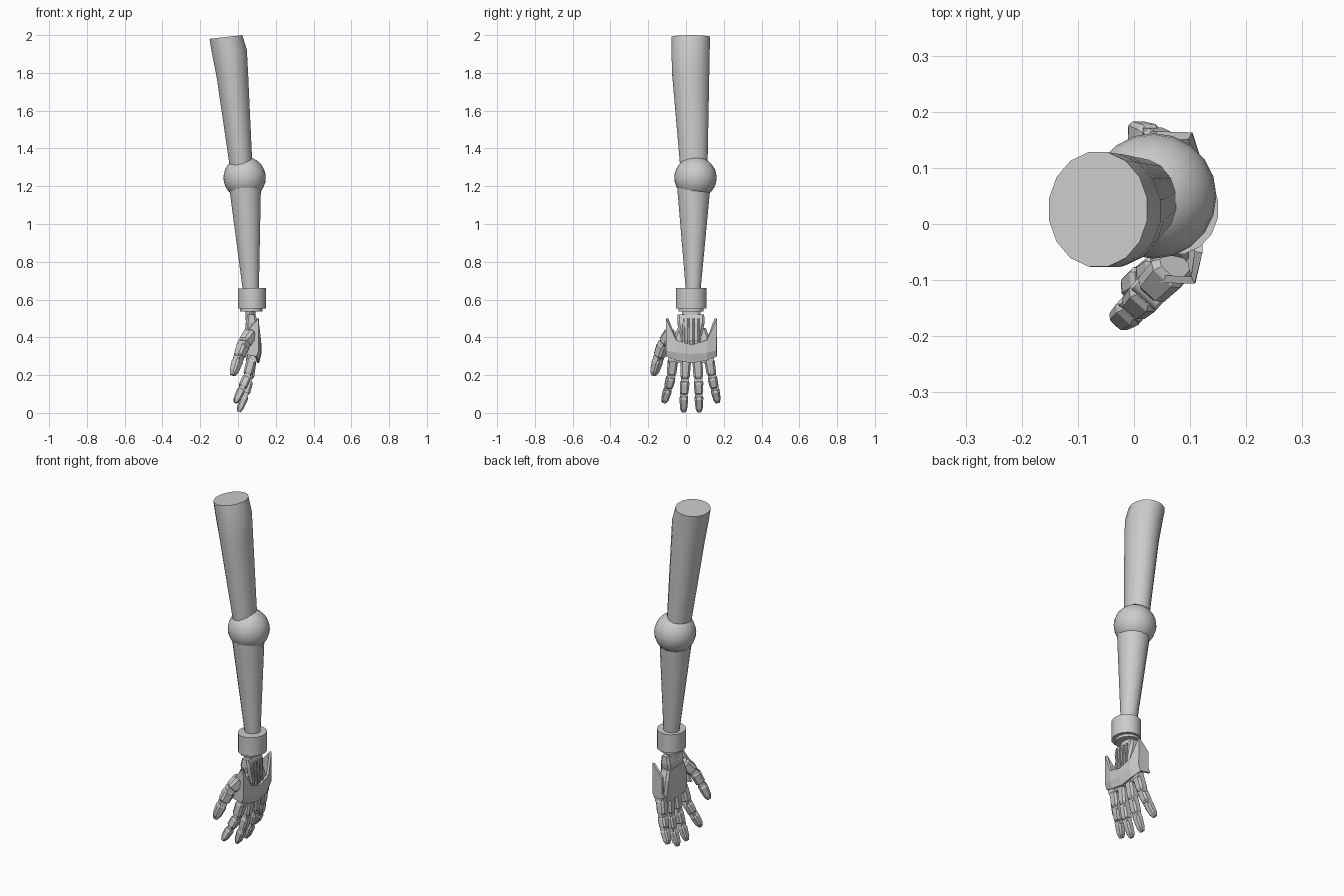
import bpy, bmesh, math
from mathutils import Vector

if "Cube" in bpy.data.objects:
    bpy.data.objects.remove(bpy.data.objects["Cube"])


def make(name, verts, faces, smooth=False):
    me = bpy.data.meshes.new(name)
    me.from_pydata([tuple(v) for v in verts], [], faces)
    bm = bmesh.new()
    bm.from_mesh(me)
    bmesh.ops.recalc_face_normals(bm, faces=bm.faces)
    bm.to_mesh(me)
    bm.free()
    ob = bpy.data.objects.new(name, me)
    bpy.context.collection.objects.link(ob)
    if smooth:
        bpy.ops.object.select_all(action='DESELECT')
        ob.select_set(True)
        bpy.context.view_layer.objects.active = ob
        bpy.ops.object.shade_smooth_by_angle(angle=math.radians(35))
    return ob


def skin(name, rings, smooth=False):
    """Join closed rings of equal length and cap both ends."""
    n = len(rings[0])
    verts = [v for r in rings for v in r]
    faces = [(k * n + i, k * n + (i + 1) % n, (k + 1) * n + (i + 1) % n, (k + 1) * n + i)
             for k in range(len(rings) - 1) for i in range(n)]
    faces += [tuple(range(n)), tuple(range(len(verts) - n, len(verts)))]
    return make(name, verts, faces, smooth)


def tube(name, sections, n=16):
    """Sections are (x, y, z, rx, ry, z rise towards +x)."""
    rings = []
    for x, y, z, rx, ry, rise in sections:
        ang = [2 * math.pi * (i + .5) / n for i in range(n)]
        rings.append([Vector((x + rx * math.cos(a), y + ry * math.sin(a), z + rise * math.cos(a)))
                      for a in ang])
    return skin(name, rings, True)


def beam(name, p0, p1, sections, side):
    """Chamfered box along p0-p1; sections are (t, width, depth)."""
    p0, p1 = Vector(p0), Vector(p1)
    d = (p1 - p0).normalized()
    s = Vector(side)
    s = (s - d * s.dot(d)).normalized()
    u = d.cross(s)
    rings = []
    for t, w, h in sections:
        c, a, b = p0.lerp(p1, t), w / 2, h / 2
        k = min(a, b) * .4
        prof = [(a, b - k), (a - k, b), (k - a, b), (-a, b - k),
                (-a, k - b), (k - a, -b), (a - k, -b), (a, k - b)]
        rings.append([c + s * x + u * y for x, y in prof])
    return skin(name, rings)


def pin(name, c, axis, r, length):
    """Small cylinder used for joints."""
    c, ax = Vector(c), Vector(axis).normalized()
    u = ax.orthogonal().normalized()
    v = ax.cross(u)
    ring = [u * r * math.cos(i * math.pi / 6) + v * r * math.sin(i * math.pi / 6) for i in range(12)]
    return skin(name, [[c + o + ax * e * length / 2 for o in ring] for e in (-1, 1)], True)


def digit(name, pts, widths, side):
    """Jointed finger: a tapered segment per span with pins between."""
    last = len(pts) - 2
    for i in range(last + 1):
        w, e = widths[i], widths[i + 1]
        end = [(.75, e, e * .95), (1, e * .6, e * .5)] if i == last else [(.8, e, e), (.93, e * .7, e * .7)]
        beam(f"{name}_segment_{i + 1}", pts[i], pts[i + 1],
             [(0.05, w * .75, w * .75), (.2, w, w * .95)] + end, side)
        if i:
            pin(f"{name}_joint_{i}", pts[i], side, w * .36, w * .85)


# Arm and elbow
tube("upper_arm", [(.018, .042, 1.29, .06, .073, .006), (-.03, .025, 1.79, .085, .1, .01),
                   (-.045, .024, 1.91, .094, .103, .01), (-.064, .026, 1.99, .089, .104, .01)])
bpy.ops.mesh.primitive_uv_sphere_add(segments=20, ring_count=14, radius=.112, location=(.035, .05, 1.245))
bpy.context.object.name = "elbow_ball"
bpy.ops.object.shade_smooth_by_angle(angle=math.radians(40))
tube("forearm", [(.069, .038, .63, .042, .038, 0), (.037, .041, 1.2, .086, .09, 0)])

# Wrist
tube("wrist_cuff", [(.075, .027, .552, .076, .082, 0), (.075, .027, .66, .076, .082, .002)])
tube("wrist_ring", [(.07, .027, .538, .06, .068, 0), (.07, .027, .553, .06, .068, 0)])
tube("wrist_neck", [(.066, .027, .49, .026, .05, 0), (.066, .027, .54, .026, .05, 0)])

# Palm, made of a core block and a wrist plate
beam("palm_core", (.065, .03, .45), (.068, .03, .265),
     [(0, .15, .055), (.3, .19, .065), (.75, .21, .06), (1, .2, .045)], (0, 1, 0))
beam("wrist_plate", (.072, .026, .522), (.072, .026, .38),
     [(0, .14, .04), (.3, .145, .062), (1, .11, .07)], (0, 1, 0))
for i in range(4):
    y = -.012 + i * .026
    beam(f"tendon_{i + 1}", (.105, y, .5), (.11, y, .36), [(0, .01, .01), (1, .012, .012)], (0, 1, 0))

# Hand shell: a bent band with raised ears; columns are (y, x, bottom, top)
cols = [(-.098, .045, .31, .43), (-.1, .105, .30, .5), (-.05, .115, .28, .385), (.03, .117, .265, .36),
        (.11, .114, .28, .385), (.157, .1, .30, .5), (.158, .04, .31, .43)]
verts = []
for y, x, lo, hi in cols:
    verts += [(x - .012, y, lo), (x, y, (lo + .36) / 2), (x, y, hi)]
faces = []
for i in range(len(cols) - 1):
    for j in range(2):
        a = i * 3 + j
        faces.append((a, a + 3, a + 4, a + 1))
shell = make("hand_shell", verts, faces)
mod = shell.modifiers.new("thickness", 'SOLIDIFY')
mod.thickness = .014
mod.offset = 0

# Fingers: (base y, mid y, far y, tip y, tip z, forward shift)
fingers = {"index": (-.068, -.078, -.095, -.117, .055, -.018), "middle": (0, -.006, -.011, -.013, .006, 0),
           "ring": (.06, .066, .068, .07, .006, 0), "little": (.122, .137, .152, .168, .055, -.006)}
for name, (y0, y1, y2, y3, tip, dx) in fingers.items():
    span = .285 - tip
    digit(name + "_finger",
          [(.074, y0, .29), (.058 + dx / 2, y1, .29 - span * .42),
           (.038 + dx, y2, .29 - span * .7), (.004 + dx, y3, tip)],
          (.054, .05, .046, .038), (0, 1, (y3 - y0) * .9))
    pin(name + "_knuckle", (.076, y0, .282), (0, 1, 0), .022, .05)

# Thumb
digit("thumb", [(.075, -.07, .43), (.03, -.118, .365), (.003, -.146, .29), (-.028, -.172, .2)],
      (.07, .062, .054, .044), (.75, -.66, 0))
